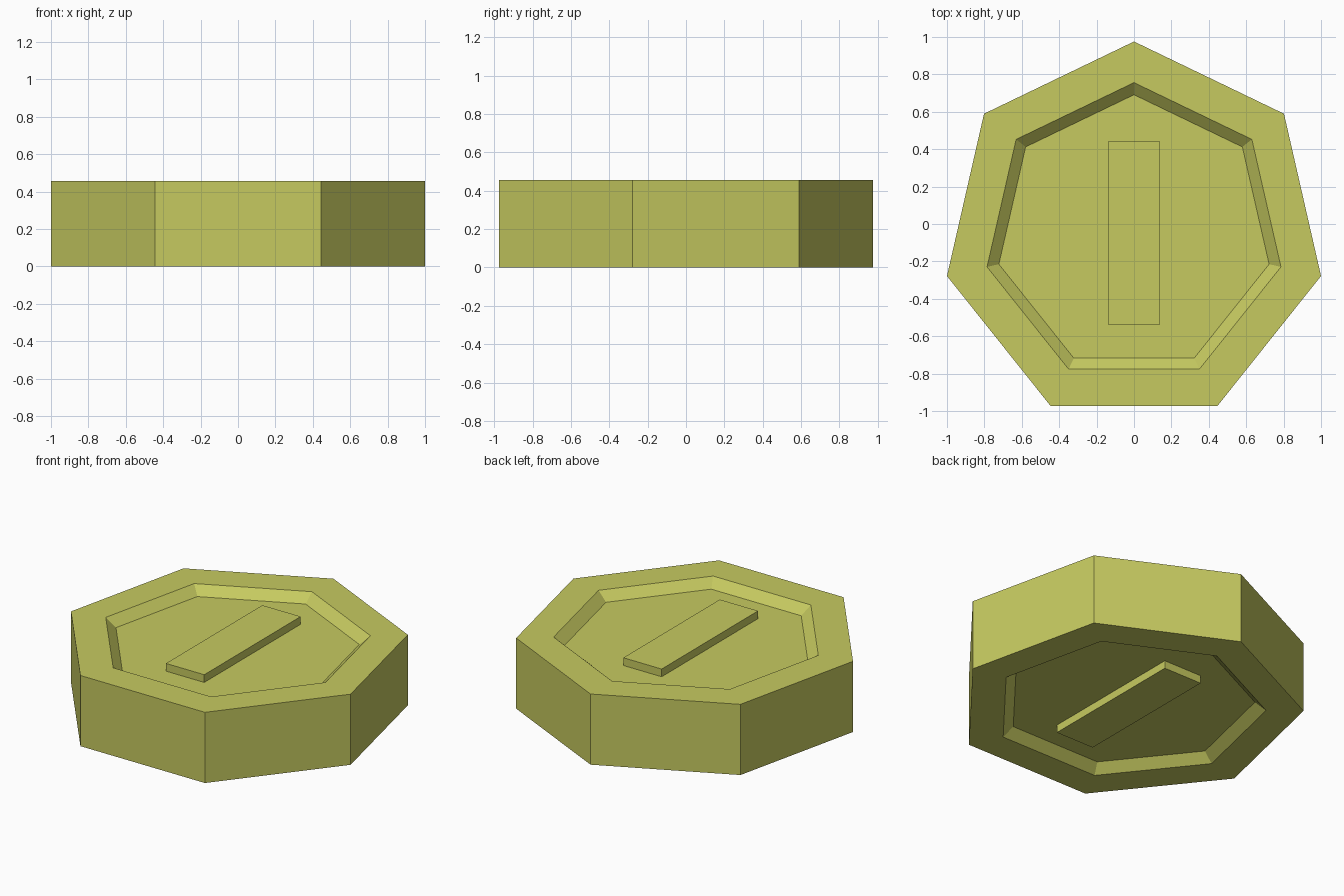
import bpy
import bmesh
from math import pi, sin, cos
from mathutils import Matrix, Vector

cube = bpy.data.objects.get("Cube")
if cube:
    bpy.data.objects.remove(cube, do_unlink=True)

SIDES = 7
HEIGHT = 0.457
DEPTH = 0.055      # depth of the recess in each face
BAR_RISE = 0.05    # height of the bar above the recess floor
CENTRE_Y = -0.05

gold = bpy.data.materials.new("olive gold")
gold.use_nodes = True
colour = (0.565, 0.59, 0.117, 1)
gold.diffuse_color = colour
gold.node_tree.nodes["Principled BSDF"].inputs["Base Color"].default_value = colour


def finish(name, bm):
    bmesh.ops.recalc_face_normals(bm, faces=bm.faces)
    mesh = bpy.data.meshes.new(name)
    bm.to_mesh(mesh)
    bm.free()
    mesh.materials.append(gold)
    obj = bpy.data.objects.new(name, mesh)
    bpy.context.collection.objects.link(obj)
    return obj


def ring(bm, radius, z):
    angles = [pi / 2 + 2 * pi * i / SIDES for i in range(SIDES)]
    return [bm.verts.new((radius * cos(a), CENTRE_Y + radius * sin(a), z)) for a in angles]


# Seven-sided coin: rings from the lower recess floor, round the rim, to the upper floor
bm = bmesh.new()
floor_r, lip_r, outer_r = 0.741, 0.806, 1.0257
profile = [(floor_r, DEPTH), (lip_r, 0), (outer_r, 0),
           (outer_r, HEIGHT), (lip_r, HEIGHT), (floor_r, HEIGHT - DEPTH)]
rings = [ring(bm, r, z) for r, z in profile]
for low, high in zip(rings, rings[1:]):
    for i in range(SIDES):
        j = (i + 1) % SIDES
        bm.faces.new((low[i], low[j], high[j], high[i]))
bm.faces.new(rings[0])
bm.faces.new(rings[-1])
finish("coin_body", bm)

# Raised bar on each recess floor, sunk slightly into it
SINK = 0.02
for name, floor_z, side in (("upper_bar", HEIGHT - DEPTH, 1), ("lower_bar", DEPTH, -1)):
    bm = bmesh.new()
    z = floor_z + side * (BAR_RISE - SINK) / 2
    size = Matrix.Diagonal((0.274, 0.985, BAR_RISE + SINK, 1))
    bmesh.ops.create_cube(bm, size=1, matrix=Matrix.Translation(Vector((0, -0.048, z))) @ size)
    finish(name, bm)
